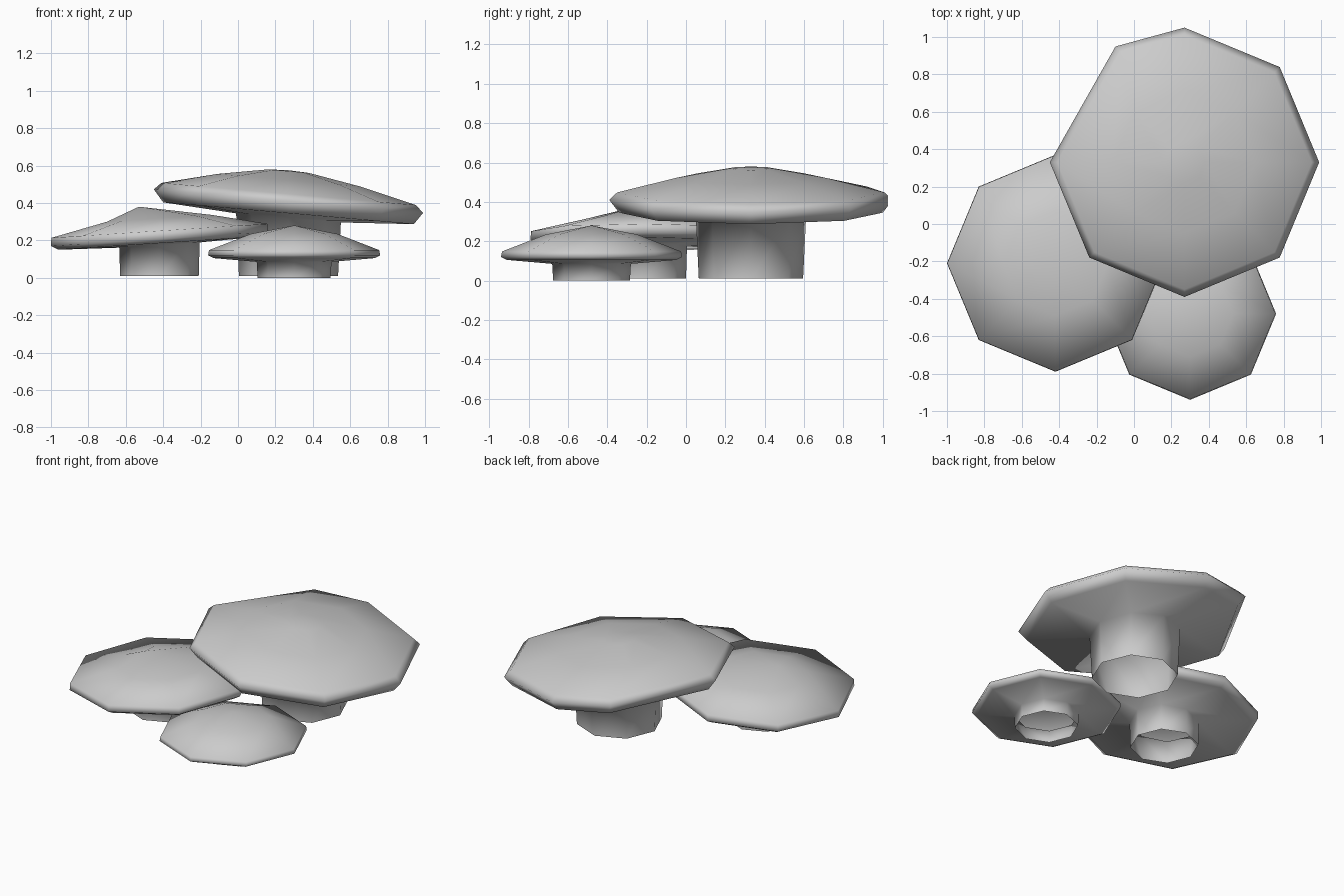
import bpy, bmesh
from math import cos, sin, tau

if "Cube" in bpy.data.objects:
    bpy.data.objects.remove(bpy.data.objects["Cube"])

SIDES = 8

def mushroom(name, centre, stem, cap, apex, plane, slope, nudge=None):
    """Eight-sided lathe: open-bottomed stem running into a tilted cap.
    cap is (radius, height above the rim plane) from underside to crown."""
    cx, cy = centre
    radius, base = stem
    bm = bmesh.new()

    def tilted(x, y, h):
        return bm.verts.new((cx + x, cy + y, plane + h + slope * x))

    # stem foot, flat near the ground
    rings = [[bm.verts.new((cx + radius * cos(tau * i / SIDES),
                            cy + radius * sin(tau * i / SIDES), base))
              for i in range(SIDES)]]
    # cap rings
    rmax = max(r for r, h in cap)
    for r, h in cap:
        ring = []
        for i in range(SIDES):
            x, y = r * cos(tau * i / SIDES), r * sin(tau * i / SIDES)
            if nudge and i == nudge[0] and r > 0.8 * rmax:
                x, y = x + nudge[1], y + nudge[2]
            ring.append(tilted(x, y, h))
        rings.append(ring)
    for a, b in zip(rings, rings[1:]):
        for i in range(SIDES):
            j = (i + 1) % SIDES
            bm.faces.new((a[i], a[j], b[j], b[i]))
    # crown
    top = tilted(*apex)
    for i in range(SIDES):
        bm.faces.new((rings[-1][i], rings[-1][(i + 1) % SIDES], top))
    for f in bm.faces:
        f.smooth = True
    bm.normal_update()
    mesh = bpy.data.meshes.new(name)
    bm.to_mesh(mesh)
    bm.free()
    obj = bpy.data.objects.new(name, mesh)
    bpy.context.collection.objects.link(obj)
    return obj

# tall mushroom, leaning down to the right, one rim corner pushed outward
mushroom("large_mushroom", (0.27, 0.33), (0.265, 0.01),
         [(0.28, -0.09), (0.67, -0.065), (0.72, 0.0), (0.68, 0.038),
          (0.38, 0.112), (0.11, 0.16)],
         (0, 0, 0.165), 0.41, -0.087, nudge=(3, 0.14, 0.11))

# middle mushroom, leaning down to the left with an off-centre peak
mushroom("medium_mushroom", (-0.42, -0.21), (0.21, 0.01),
         [(0.215, -0.06), (0.54, -0.05), (0.58, -0.028), (0.578, 0.016),
          (0.28, 0.083)],
         (-0.11, -0.03, 0.152), 0.235, 0.065)

# small level mushroom
mushroom("small_mushroom", (0.30, -0.48), (0.195, 0.0),
         [(0.20, -0.05), (0.43, -0.03), (0.46, -0.015), (0.455, 0.013),
          (0.23, 0.10)],
         (0, 0, 0.145), 0.135, 0.0)
